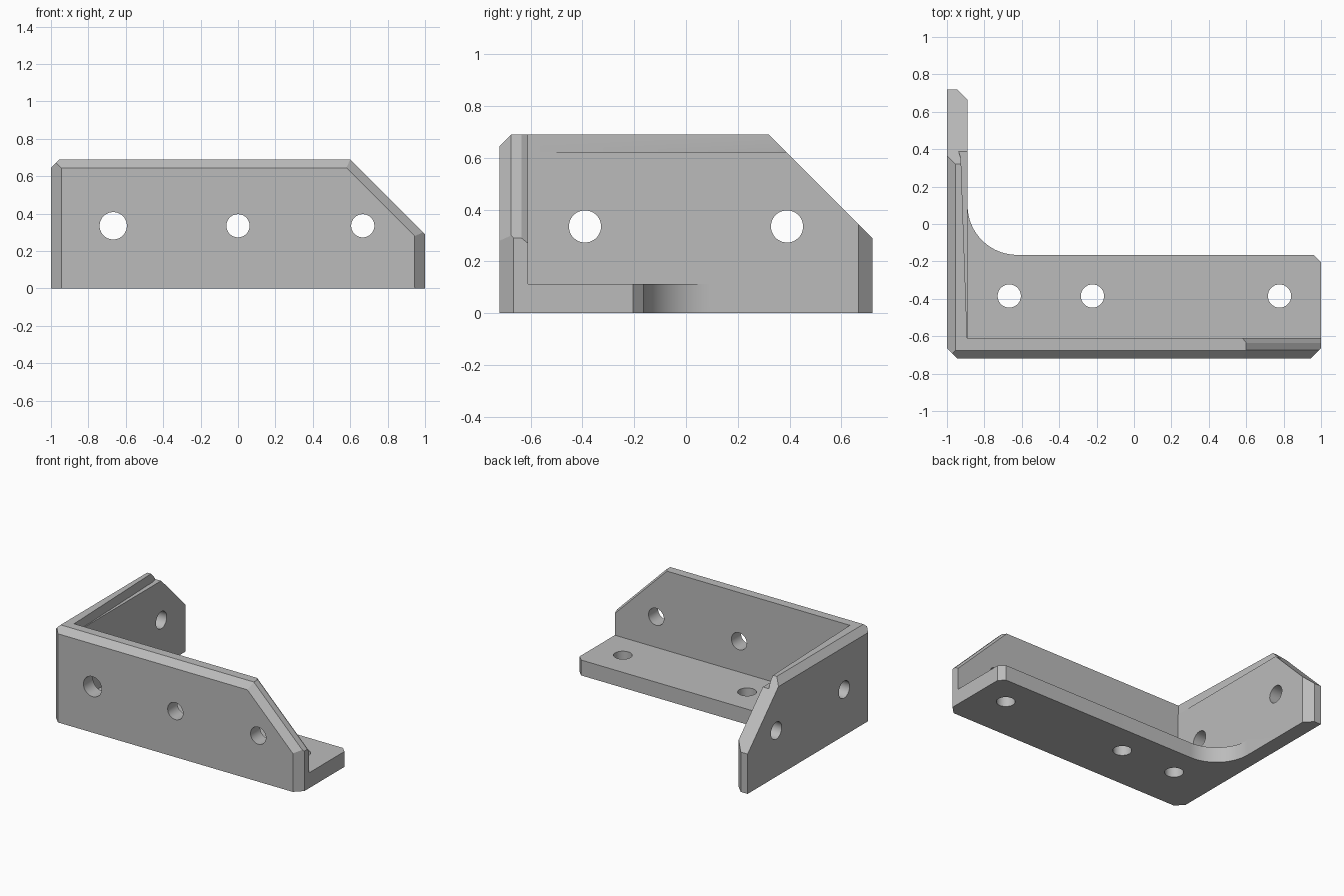
import bpy, bmesh, math
from mathutils import Vector

if "Cube" in bpy.data.objects:
    bpy.data.objects.remove(bpy.data.objects["Cube"])

grey = bpy.data.materials.new("plain grey")
grey.diffuse_color = (0.5, 0.5, 0.5, 1)
grey.use_nodes = True
grey.node_tree.nodes["Principled BSDF"].inputs["Base Color"].default_value = grey.diffuse_color


def make_object(name, bm):
    bmesh.ops.recalc_face_normals(bm, faces=bm.faces)
    me = bpy.data.meshes.new(name)
    bm.to_mesh(me)
    bm.free()
    me.materials.append(grey)
    ob = bpy.data.objects.new(name, me)
    bpy.context.collection.objects.link(ob)
    return ob


def prism(name, outline, z0, z1):
    bm = bmesh.new()
    face = bm.faces.new([bm.verts.new((x, y, z0)) for x, y in outline])
    top = bmesh.ops.extrude_face_region(bm, geom=[face])["geom"]
    moved = [v for v in top if isinstance(v, bmesh.types.BMVert)]
    bmesh.ops.translate(bm, verts=moved, vec=(0, 0, z1 - z0))
    return make_object(name, bm)


def clipped_box(name, lo, hi, planes):
    """Box trimmed by planes given as (point, outward normal)."""
    bm = bmesh.new()
    bmesh.ops.create_cube(bm, size=1)
    for v in bm.verts:
        v.co = [(a + b) / 2 + c * (b - a) for a, b, c in zip(lo, hi, v.co)]
    for point, normal in planes:
        cut = bmesh.ops.bisect_plane(
            bm, geom=bm.verts[:] + bm.edges[:] + bm.faces[:], dist=1e-5,
            plane_co=point, plane_no=Vector(normal).normalized(), clear_outer=True)
        edges = [e for e in cut["geom_cut"] if isinstance(e, bmesh.types.BMEdge)]
        bmesh.ops.holes_fill(bm, edges=edges)
    return make_object(name, bm)


def drill(axis, x, y, z, r=0.062):
    rot = {"x": (0, math.pi / 2, 0), "y": (math.pi / 2, 0, 0), "z": (0, 0, 0)}[axis]
    bpy.ops.mesh.primitive_cylinder_add(vertices=48, radius=r, depth=0.3,
                                        location=(x, y, z), rotation=rot)
    return bpy.context.object


def combine(target, other, operation):
    mod = target.modifiers.new(operation.lower(), "BOOLEAN")
    mod.object, mod.operation, mod.solver = other, operation, "EXACT"
    bpy.context.view_layer.objects.active = target
    bpy.ops.object.modifier_apply(modifier=mod.name)
    bpy.data.objects.remove(other)


# Chamfers shared by both walls: outer corner and the two outer top edges
shared = [((-1, -0.665, 0), (-1, -1, 0)),
          ((0, -0.72, 0.645), (0, -1, 1)),
          ((-1, 0, 0.645), (-1, 0, 1))]

# Front wall with sloped right end, chamfered inside and out
bracket = clipped_box("angle_bracket", (-1, -0.72, 0), (1, -0.61, 0.69), shared + [
    ((0.6, 0, 0.69), (1, 0, 1)),
    ((0.6, -0.675, 0.69), (1, -1.444, 1)),
    ((0.6, -0.635, 0.69), (1, 0.8, 1)),
    ((0.945, -0.72, 0), (1, -1, 0))])

# Side wall with sloped back end
side = clipped_box("side_wall", (-1, -0.72, 0), (-0.89, 0.72, 0.69), shared + [
    ((0, 0.32, 0.69), (0, 1, 1)),
    ((-0.89, 0.665, 0), (1, 1, 0))])

# Tapered ledge along the inner top of the side wall
ledge = prism("ledge_cut", [(-0.892, -0.61), (-0.925, 0.35), (-0.945, 0.41),
                            (-0.8, 0.41), (-0.8, -0.61)], 0.622, 0.8)
combine(side, ledge, "DIFFERENCE")

# Base flange with a rounded inside corner
arc = [(-0.625 - 0.265 * math.cos(a), 0.1 - 0.265 * math.sin(a))
       for a in (math.pi / 2 * i / 24 for i in range(25))]
base = prism("base_flange", [(-0.95, -0.665), (1, -0.665), (1, -0.205), (0.96, -0.165)]
             + arc[::-1] + [(-0.95, 0.1)], 0, 0.112)

combine(bracket, side, "UNION")
combine(bracket, base, "UNION")

# Screw holes through the three plates
holes = [drill("y", -0.667, -0.665, 0.335, 0.073)]
holes += [drill("y", x, -0.665, 0.335) for x in (0, 0.667)]
holes += [drill("x", -0.945, y, 0.335) for y in (-0.39, 0.39)]
holes += [drill("z", x, -0.385, 0.05) for x in (-0.667, -0.222, 0.778)]
for hole in holes:
    combine(bracket, hole, "DIFFERENCE")

# Smooth the curved faces, keep edges sharp
bpy.ops.object.select_all(action="DESELECT")
bracket.select_set(True)
bpy.context.view_layer.objects.active = bracket
bpy.ops.object.shade_smooth_by_angle(angle=math.radians(20))
